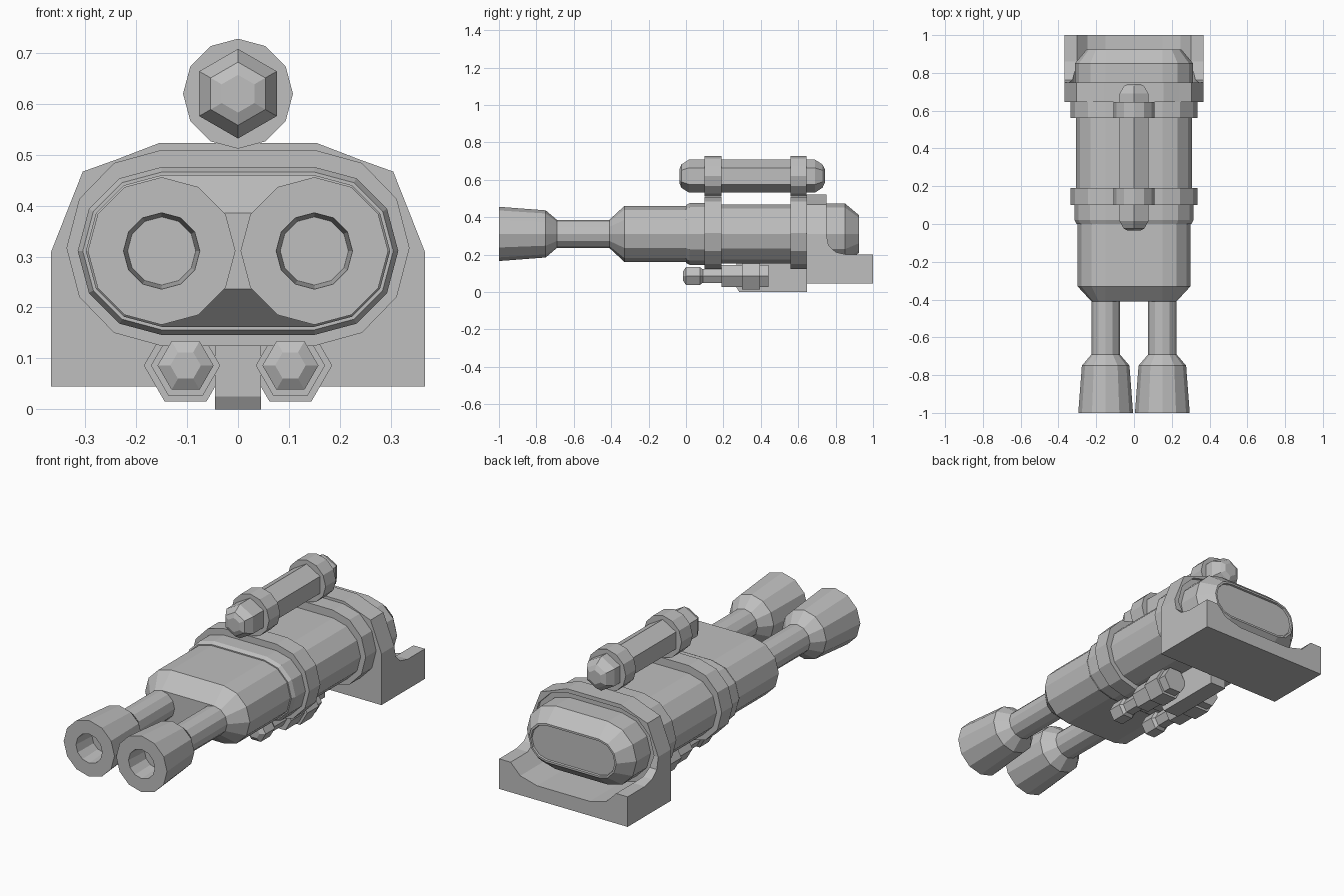
import bpy, bmesh
from math import sin, cos, radians

cube = bpy.data.objects.get("Cube")
if cube:
    bpy.data.objects.remove(cube, do_unlink=True)

# Single grey metal
grey = bpy.data.materials.new("grey metal")
grey.use_nodes = True
grey.diffuse_color = (0.52, 0.52, 0.52, 1)
grey.node_tree.nodes["Principled BSDF"].inputs["Base Color"].default_value = (0.52, 0.52, 0.52, 1)

AXIS_Z = 0.311   # height of the barrels and body
HALF = 0.15      # barrel offset from the middle


def loft(name, rings):
    """Join equal-length rings of 3D points and cap both ends."""
    bm = bmesh.new()
    loops = [[bm.verts.new(p) for p in ring] for ring in rings]
    n = len(loops[0])
    for a, b in zip(loops, loops[1:]):
        for i in range(n):
            j = (i + 1) % n
            bm.faces.new((a[i], a[j], b[j], b[i]))
    bm.faces.new(loops[0][::-1])
    bm.faces.new(loops[-1])
    bmesh.ops.recalc_face_normals(bm, faces=bm.faces)
    mesh = bpy.data.meshes.new(name)
    bm.to_mesh(mesh)
    bm.free()
    mesh.materials.append(grey)
    obj = bpy.data.objects.new(name, mesh)
    bpy.context.collection.objects.link(obj)
    return obj


def lathe(name, x, z, sides, profile, start=0):
    """Faceted turned part along y; profile holds (y, radius)."""
    angles = [radians(start + 360 * i / sides) for i in range(sides)]
    return loft(name, [[(x + r * cos(a), y, z + r * sin(a)) for a in angles]
                       for y, r in profile])


def oval(name, profile, z=AXIS_Z, stretch=1):
    """Part with two half-round ends and flat top and bottom."""
    angles = [-90 + 30 * i for i in range(7)] + [90 + 30 * i for i in range(7)]
    sides = [HALF] * 7 + [-HALF] * 7
    return loft(name, [[(s + r * cos(radians(a)), y, z + stretch * r * sin(radians(a)))
                        for a, s in zip(angles, sides)] for y, r in profile])


def slab(name, outline, half):
    """Side outline (y, z) extruded across x."""
    return loft(name, [[(x, y, z) for y, z in outline] for x in (-half, half)])


def carve(obj, cutters):
    for c in cutters:
        c.hide_render = True
        mod = obj.modifiers.new("cut", 'BOOLEAN')
        mod.operation = 'DIFFERENCE'
        mod.solver = 'EXACT'
        mod.object = c
    bpy.context.view_layer.update()
    deps = bpy.context.evaluated_depsgraph_get()
    mesh = bpy.data.meshes.new_from_object(obj.evaluated_get(deps))
    obj.modifiers.clear()
    obj.data = mesh
    for c in cutters:
        bpy.data.objects.remove(c, do_unlink=True)


# Body: tapered nose, step, main tube, rounded tail with a recessed cap
oval("front_housing", [(-0.41, 0.075), (-0.33, 0.149), (0.01, 0.149)])
oval("body", [(0, 0.155), (0.02, 0.165), (0.1, 0.165), (0.12, 0.158), (0.7, 0.158)])
oval("rear_housing", [(0.66, 0.163), (0.85, 0.163), (0.925, 0.1),
                      (0.925, 0.09), (0.915, 0.088)])

# Clamping bands and matching scope rings
for label, y0, y1 in (("front", 0.1, 0.19), ("rear", 0.56, 0.645)):
    oval(label + "_band", [(y0, 0.187), (y1, 0.187)], 0.317, 1.03)
    lathe(label + "_scope_ring", 0, 0.62, 12, [(y0, 0.108), (y1, 0.108)])

# Hexagonal scope tube
lathe("scope", 0, 0.62, 6, [(-0.035, 0.037), (-0.025, 0.062), (0.015, 0.088),
                            (0.69, 0.088), (0.73, 0.062), (0.742, 0.037)], 30)

for label, side in (("right", -1), ("left", 1)):
    # Barrel with flared muzzle and bore
    lathe(label + "_barrel", side * HALF, AXIS_Z, 12,
          [(-0.88, 0.067), (-1, 0.075), (-1, 0.145), (-0.75, 0.126),
           (-0.69, 0.075), (-0.38, 0.075)])
    # Small stepped cylinder underneath
    lathe(label + "_lower_cylinder", side * 0.103, 0.086, 6,
          [(-0.015, 0.03), (0, 0.055), (0.075, 0.055), (0.09, 0.042), (0.19, 0.042),
           (0.19, 0.068), (0.3, 0.068), (0.3, 0.082), (0.395, 0.082),
           (0.395, 0.068), (0.44, 0.068)])

# Centre fin below the body
slab("lower_fin", [(0.27, 0.17), (0.27, 0.025), (0.285, 0), (0.647, 0), (0.647, 0.17)], 0.045)

# Rear mount: tall plate flowing into a base with a cradle
half_outline = [(0.367, 0.045), (0.367, 0.31), (0.305, 0.467), (0.238, 0.491), (0.155, 0.523)]
outline = half_outline + [(-x, z) for x, z in reversed(half_outline)]
mount = loft("rear_mount", [[(x, y, z) for x, z in outline] for y in (0.645, 1)])
sweep = slab("mount_sweep_cutter", [(0.75, 0.6), (0.75, 0.31), (0.762, 0.25), (0.8, 0.214),
                                    (0.86, 0.2), (1.1, 0.2), (1.1, 0.6)], 0.5)
cradle = oval("cradle_cutter", [(0.735, 0.192), (1.1, 0.192)])
carve(mount, [sweep, cradle])
